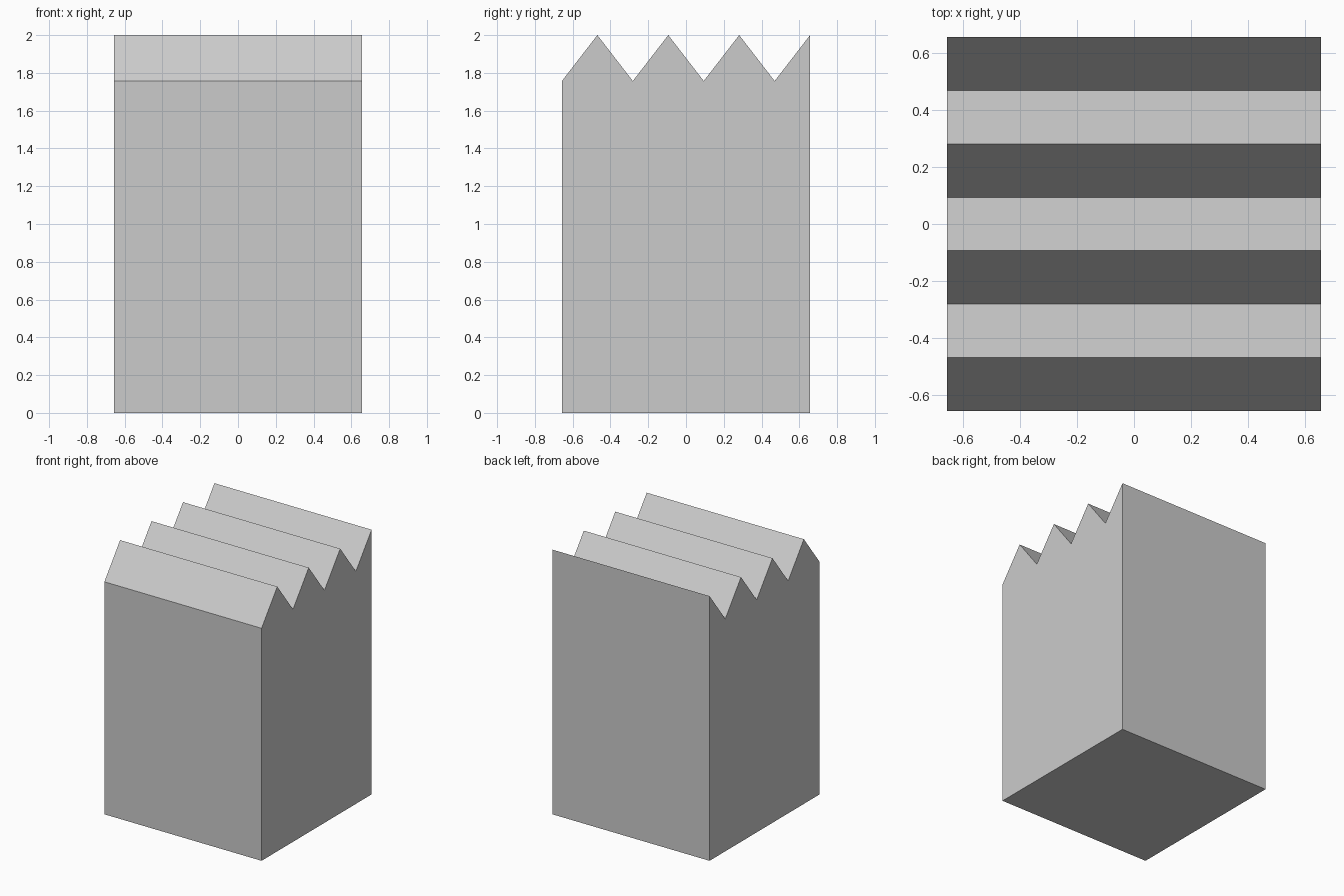
import bpy, bmesh

if "Cube" in bpy.data.objects:
    bpy.data.objects.remove(bpy.data.objects["Cube"])

HALF = 0.657      # half width and half depth
VALLEY, PEAK = 1.757, 2.0
SEGMENTS = 7      # alternating slopes, front to back

# Side profile in y/z: flat base with a zigzag top, low at the front and high at the back
profile = [(HALF, 0.0), (-HALF, 0.0)]
for i in range(SEGMENTS + 1):
    y = -HALF + 2 * HALF * i / SEGMENTS
    profile.append((y, PEAK if i % 2 else VALLEY))

# Extrude the profile across x
bm = bmesh.new()
face = bm.faces.new([bm.verts.new((-HALF, y, z)) for y, z in profile])
result = bmesh.ops.extrude_face_region(bm, geom=[face])
new_verts = [g for g in result["geom"] if isinstance(g, bmesh.types.BMVert)]
bmesh.ops.translate(bm, verts=new_verts, vec=(2 * HALF, 0, 0))
bmesh.ops.recalc_face_normals(bm, faces=bm.faces)

mesh = bpy.data.meshes.new("sawtooth_block")
bm.to_mesh(mesh)
bm.free()
block = bpy.data.objects.new("sawtooth_block", mesh)
bpy.context.collection.objects.link(block)
